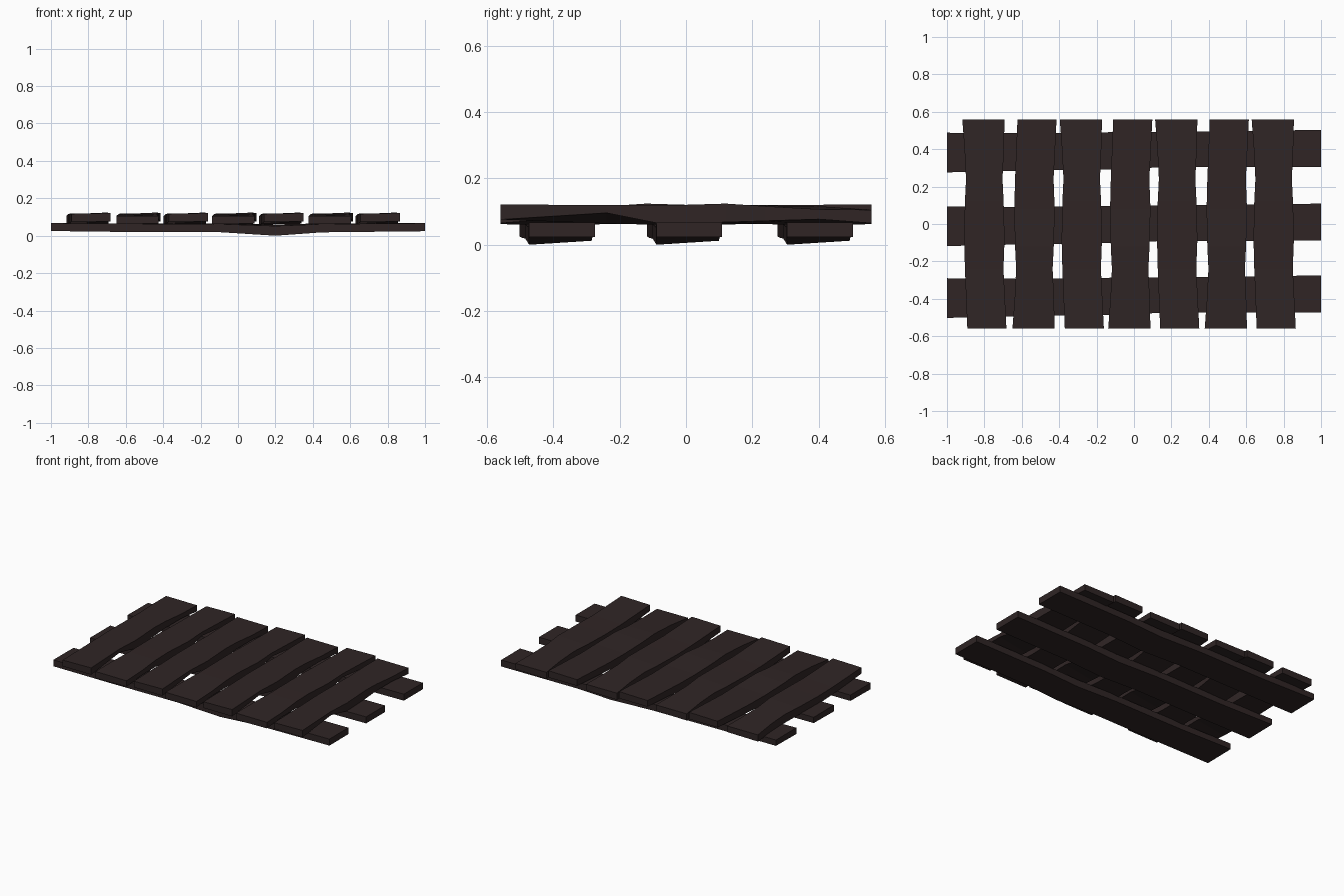
import bpy, bmesh

wood = bpy.data.materials.new("dark brown wood")
wood.diffuse_color = (0.029, 0.0185, 0.0185, 1)


def loft(name, sections, place):
    """Warped board: each section is (along, left, right, top_l, top_r, bottom_l, bottom_r)."""
    bm = bmesh.new()
    rings = []
    for t, l, r, tl, tr, bl, br in sections:
        pts = [(l, tl), (r, tr), (r, br), (l, bl)]
        rings.append([bm.verts.new(place(t, s, z)) for s, z in pts])
    for a, b in zip(rings, rings[1:]):
        for i in range(4):
            j = (i + 1) % 4
            bm.faces.new((a[i], a[j], b[j], b[i]))
    bm.faces.new(rings[0])
    bm.faces.new(rings[-1])
    bmesh.ops.recalc_face_normals(bm, faces=bm.faces)
    me = bpy.data.meshes.new(name)
    bm.to_mesh(me)
    bm.free()
    me.materials.append(wood)
    ob = bpy.data.objects.new(name, me)
    bpy.context.collection.objects.link(ob)


# Top planks: one warped board, every second one mirrored front to back
plank = [
    (-0.56, -0.095, 0.114, 0.117, 0.121, 0.076, 0.076),
    (-0.24, -0.108, 0.098, 0.112, 0.120, 0.064, 0.096),
    (-0.08, -0.112, 0.104, 0.113, 0.118, 0.060, 0.064),
    (0.12, -0.108, 0.099, 0.115, 0.124, 0.064, 0.068),
    (0.24, -0.102, 0.093, 0.118, 0.116, 0.062, 0.072),
    (0.40, -0.110, 0.100, 0.116, 0.107, 0.060, 0.077),
    (0.56, -0.122, 0.104, 0.106, 0.105, 0.062, 0.065),
]
for i, cx in enumerate([-0.796, -0.528, -0.275, -0.016, 0.235, 0.50, 0.751]):
    sy = 1 if i % 2 == 0 else -1
    loft(f"top_plank_{i + 1}", plank,
         lambda t, s, z, cx=cx, sy=sy: (cx + s, sy * t, z))

# Lower rails: sagging boards running left to right
rail = [
    (-1.0, -0.112, 0.100, 0.071, 0.070, 0.029, 0.032),
    (-0.6, -0.103, 0.097, 0.068, 0.070, 0.024, 0.028),
    (-0.1, -0.095, 0.103, 0.066, 0.070, 0.023, 0.027),
    (0.2, -0.083, 0.105, 0.056, 0.064, 0.004, 0.016),
    (0.45, -0.085, 0.108, 0.066, 0.070, 0.022, 0.027),
    (1.0, -0.083, 0.115, 0.071, 0.071, 0.028, 0.028),
]
for i, cy in enumerate([-0.39, -0.006, 0.388]):
    loft(f"lower_rail_{i + 1}", rail,
         lambda t, s, z, cy=cy: (t, cy + s, z - 0.004))
